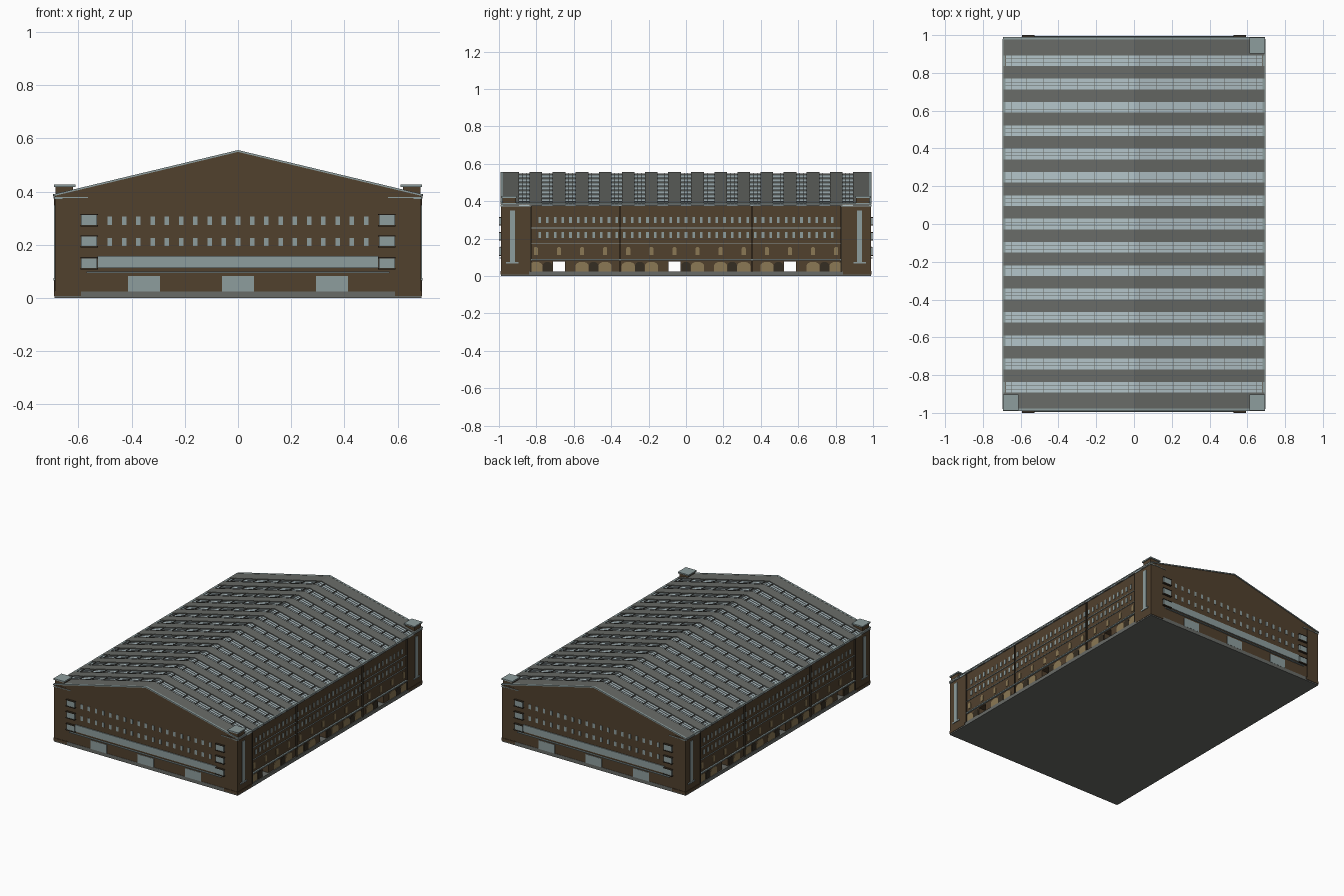
import bpy, bmesh, math

if "Cube" in bpy.data.objects:
    bpy.data.objects.remove(bpy.data.objects["Cube"])

def mat(name, r, g, b):
    m = bpy.data.materials.new(name)
    m.diffuse_color = (r, g, b, 1)
    m.use_nodes = True
    m.node_tree.nodes["Principled BSDF"].inputs["Base Color"].default_value = m.diffuse_color
    return m

BRICK = mat("brown_brick", 0.082, 0.052, 0.027)
DARK = mat("dark_brown", 0.035, 0.026, 0.016)
ROOF = mat("grey_roof", 0.138, 0.146, 0.135)
TEAL = mat("pale_teal", 0.27, 0.34, 0.34)
GLASS = mat("roof_glass", 0.45, 0.55, 0.58)
TAN = mat("tan_panel", 0.26, 0.19, 0.09)

def prisms(name, items, material):
    """items: (axis, outline, start, end); outline is (y,z) for axis x, (x,z) for axis y."""
    bm = bmesh.new()
    for axis, pts, a, b in items:
        rings = []
        for d in (a, b):
            rings.append([bm.verts.new((d, p, q) if axis == 'x' else (p, d, q)) for p, q in pts])
        n = len(pts)
        bm.faces.new(rings[0])
        bm.faces.new(rings[1][::-1])
        for i in range(n):
            j = (i + 1) % n
            bm.faces.new((rings[0][j], rings[0][i], rings[1][i], rings[1][j]))
    bmesh.ops.recalc_face_normals(bm, faces=bm.faces)
    me = bpy.data.meshes.new(name)
    bm.to_mesh(me)
    bm.free()
    me.materials.append(material)
    ob = bpy.data.objects.new(name, me)
    bpy.context.collection.objects.link(ob)
    return ob

def rect(p0, p1, q0, q1):
    return [(p0, q0), (p1, q0), (p1, q1), (p0, q1)]

def box(x0, x1, y0, y1, z0, z1):
    return ('y', rect(x0, x1, z0, z1), y0, y1)

def ends(x0, x1, z0, z1, d0, d1):       # same box on front and back walls
    return [('y', rect(x0, x1, z0, z1), s * d0, s * d1) for s in (-1, 1)]

def sides(y0, y1, z0, z1, d0, d1):      # same box on left and right walls
    return [('x', rect(y0, y1, z0, z1), s * d0, s * d1) for s in (-1, 1)]

def arch(c, w, z0, z1):                 # door or window outline with a rounded top
    r = w / 2
    rise = min(r, (z1 - z0) * 0.4)
    top = [(c + r * math.cos(k * math.pi / 8), z1 - rise + rise * math.sin(k * math.pi / 8)) for k in range(9)]
    return [(c - r, z0), (c + r, z0)] + top

def arches(c, w, z0, z1, d0, d1):
    return [('x', arch(c, w, z0, z1), s * d0, s * d1) for s in (-1, 1)]

def slope(x0, x1, lo, hi):              # roof band outline between two heights offsets
    f = lambda x: 0.555 - abs(x) * 0.2391
    xs = [x0, 0, x1] if x0 < 0 < x1 else [x0, x1]
    return [(x, f(x) + lo) for x in xs] + [(x, f(x) + hi) for x in reversed(xs)]

WX, WY = 0.682, 0.982                   # wall planes
PITCH = 0.1235
bays = [(i - 6.5) * PITCH for i in range(14)]
passages = [bays[i] for i in (1, 6, 11)]

# Plinth
prisms("plinth", [box(-0.69, 0.69, -0.988, 0.988, 0, 0.024)], ROOF)

# Main body: ground storey split by three cross passages, upper storeys above
edges = [-WY] + [e for c in passages for e in (c - 0.032, c + 0.032)] + [WY]
prisms("ground_storey", [box(-WX, WX, edges[k], edges[k + 1], 0.022, 0.077)
                         for k in range(0, len(edges), 2)], BRICK)
upper = [(-WX, 0.077), (WX, 0.077), (WX, 0.378), (0, 0.541), (-WX, 0.378)]
prisms("upper_storeys", [('y', upper, -WY, WY)], BRICK)
gable = [(-0.688, 0.077), (0.688, 0.077), (0.688, 0.386), (0, 0.551), (-0.688, 0.386)]
prisms("gable_walls", [('y', gable, s * 0.978, s * 0.986) for s in (-1, 1)]
       + ends(-0.688, 0.688, 0.022, 0.077, 0.978, 0.986), BRICK)
prisms("gable_coping", [('y', slope(-0.694, 0.694, -0.006, 0.001), s * 0.978, s * 0.991) for s in (-1, 1)], TEAL)

# Roof bands between fifteen recessed skylights
lights = [(i - 7) * PITCH for i in range(15)]
cuts = [-0.979] + [e for c in lights for e in (c - 0.028, c + 0.028)] + [0.979]
prisms("roof_bands", [('y', slope(-0.694, 0.694, -0.016, 0), cuts[k], cuts[k + 1])
                      for k in range(0, len(cuts), 2)], ROOF)
prisms("skylight_glass", [('y', slope(-0.692, 0.692, -0.015, -0.007), c - 0.029, c + 0.029) for c in lights], GLASS)
bars = []
for c in lights:
    for x in (0.03, 0.12, 0.21, 0.30, 0.39, 0.48, 0.57, 0.65):
        bars += [('y', slope(s * x - 0.002, s * x + 0.002, -0.01, 0), c - 0.028, c + 0.028) for s in (-1, 1)]
    bars += [('y', slope(-0.69, 0.69, -0.01, -0.005), c + d - 0.001, c + d + 0.001) for d in (-0.01, 0.01)]
prisms("skylight_bars", bars, ROOF)
prisms("eaves_gutter", sides(-0.98, 0.98, 0.384, 0.390, 0.68, 0.695), TEAL)

# Corner towers, with roof caps on three of them
towers, bases, tower_trim = [], [], []
for sx in (-1, 1):
    for sy in (-1, 1):
        towers.append(box(sx * 0.60, sx * 0.689, sy * 0.83, sy * 0.988, 0.022, 0.386))
        bases.append(box(sx * 0.59, sx * 0.692, sy * 0.84, sy * 0.991, 0.008, 0.026))
        tower_trim += [box(sx * 0.565, sx * 0.692, sy * 0.96, sy * 0.991, 0.375, 0.379),
                       box(sx * 0.66, sx * 0.692, sy * 0.83, sy * 0.991, 0.372, 0.377),
                       box(sx * 0.68, sx * 0.693, sy * 0.914, sy * 0.942, 0.07, 0.350),
                       box(sx * 0.68, sx * 0.694, sy * 0.895, sy * 0.962, 0.066, 0.075)]
prisms("corner_towers", towers, BRICK)
prisms("tower_bases", bases, BRICK)
prisms("tower_trim", tower_trim, TEAL)
block, cap = [], []
for sx, sy in ((-1, -1), (1, -1), (1, 1)):
    block.append(box(sx * 0.62, sx * 0.687, sy * 0.91, sy * 0.982, 0.38, 0.418))
    cap.append(box(sx * 0.612, sx * 0.693, sy * 0.903, sy * 0.988, 0.418, 0.427))
prisms("cap_blocks", block, BRICK)
prisms("cap_slabs", cap, TEAL)

# End walls: window rows, corner bays, glazed band, ledge and doors
wins = []
for i in range(-9, 10):
    x = i * 0.0535
    for z in (0.275, 0.195):
        wins += ends(x - 0.0085, x + 0.0085, z, z + 0.031, 0.98, 0.988)
prisms("end_windows", wins, TEAL)
bay, slab = [], []
for s in (-1, 1):
    for z in (0.275, 0.195, 0.113):
        bay += ends(s * 0.530, s * 0.590, z, z + 0.036, 0.98, 0.998)
        slab += ends(s * 0.527, s * 0.593, z - 0.006, z, 0.98, 1.0)
        slab += ends(s * 0.527, s * 0.593, z + 0.036, z + 0.040, 0.98, 1.0)
prisms("bay_windows", bay, TEAL)
prisms("bay_slabs", slab, DARK)
prisms("glazed_band", ends(-0.529, 0.529, 0.112, 0.158, 0.98, 0.992), TEAL)
prisms("door_ledge", ends(-0.57, 0.57, 0.094, 0.099, 0.98, 0.996), TEAL)
doors = []
for x in (-0.354, 0, 0.354):
    doors += ends(x - 0.06, x + 0.06, 0.024, 0.083, 0.98, 0.989)
prisms("end_doors", doors, TEAL)

# Long walls: window rows, string courses, downpipes
wins = []
for i in range(-20, 21):
    y = i * PITCH / 3
    if min(abs(abs(y) - p) for p in (0.353, 0.83)) > 0.008:
        for z in (0.283, 0.203):
            wins += sides(y - 0.007, y + 0.007, z, z + 0.032, 0.68, 0.685)
prisms("side_windows", wins, TEAL)
prisms("string_courses", sides(-0.83, 0.83, 0.084, 0.092, 0.68, 0.692)
       + sides(-0.83, 0.83, 0.255, 0.259, 0.68, 0.687)
       + sides(-0.83, 0.83, 0.174, 0.177, 0.68, 0.687), TEAL)
pipes = []
for y in (-0.83, -0.353, 0.353, 0.83):
    pipes += sides(y - 0.003, y + 0.003, 0.022, 0.386, 0.68, 0.692)
prisms("downpipes", pipes, DARK)

# Long walls: arched windows and ground floor arches
small, big, piers = [], [], []
for i, y in enumerate(bays):
    small += arches(y, 0.022, 0.113, 0.156, 0.68, 0.685)
    if y not in passages:
        big += arches(y, 0.07, 0.024, 0.076, 0.68, 0.685)
    if i % 2 == 0:
        piers += arches(y + PITCH / 2, 0.05, 0.024, 0.076, 0.68, 0.686)
prisms("arched_windows", small, TAN)
prisms("ground_arches", big, TAN)
prisms("pier_niches", piers, DARK)
